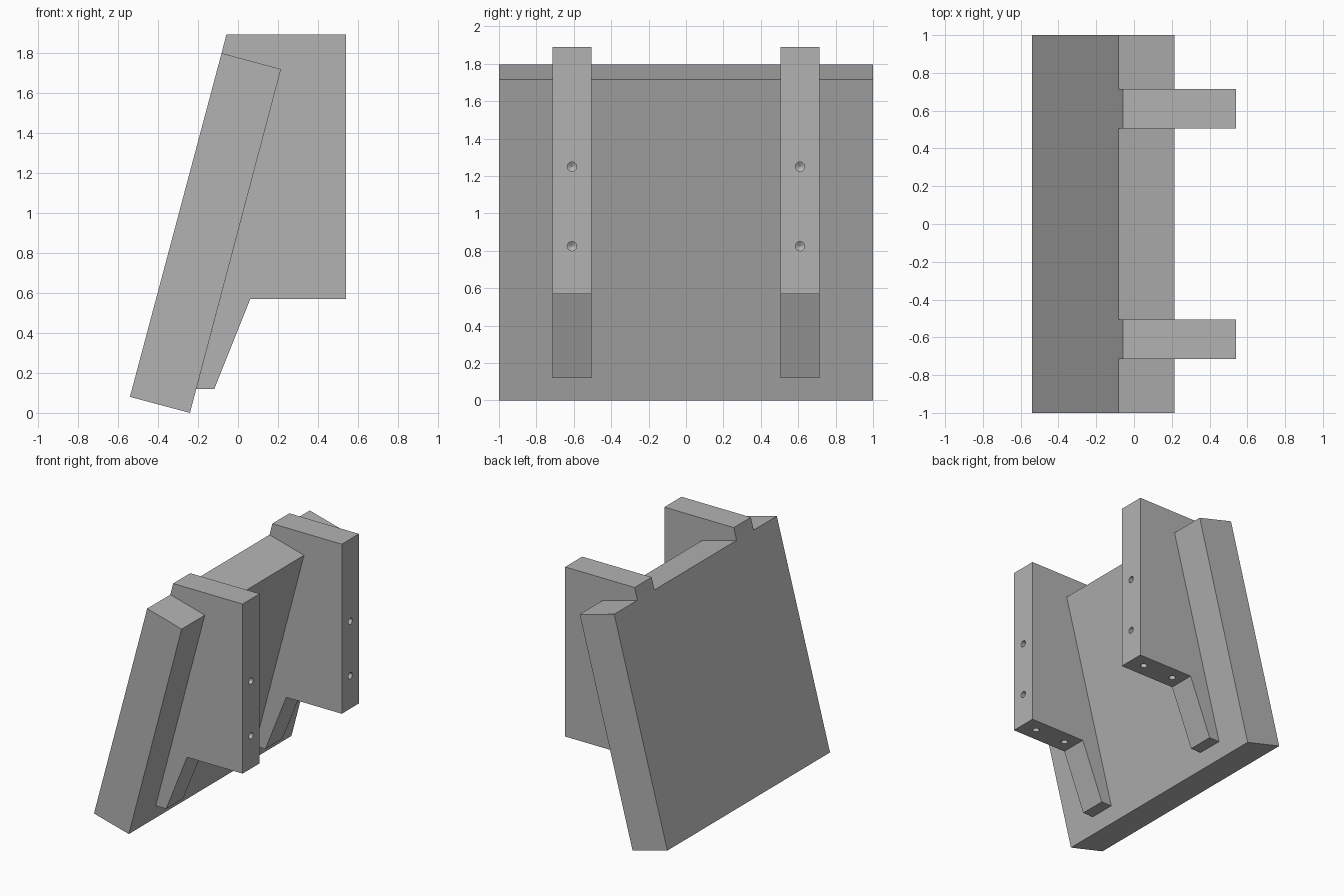
import bpy, bmesh, math
from mathutils import Matrix, Vector

cube = bpy.data.objects.get("Cube")
if cube:
    bpy.data.objects.remove(cube, do_unlink=True)

grey = bpy.data.materials.new("plain grey")
grey.use_nodes = True
colour = (0.45, 0.45, 0.45, 1)
grey.diffuse_color = colour
grey.node_tree.nodes["Principled BSDF"].inputs["Base Color"].default_value = colour


def make_object(name, bm):
    bmesh.ops.recalc_face_normals(bm, faces=bm.faces)
    mesh = bpy.data.meshes.new(name)
    bm.to_mesh(mesh)
    bm.free()
    mesh.materials.append(grey)
    obj = bpy.data.objects.new(name, mesh)
    bpy.context.collection.objects.link(obj)
    return obj


def extrude_profile(name, points, y0, y1):
    """Extrude an x-z outline along y."""
    bm = bmesh.new()
    face = bm.faces.new([bm.verts.new((x, y0, z)) for x, z in points])
    moved = bmesh.ops.extrude_face_region(bm, geom=[face])["geom"]
    verts = [v for v in moved if isinstance(v, bmesh.types.BMVert)]
    bmesh.ops.translate(bm, verts=verts, vec=(0, y1 - y0, 0))
    return make_object(name, bm)


def add_drill(bm, mouth, direction, radius=0.025, depth=0.2):
    """Drill shape: a cylinder with a pointed tip."""
    turn = Vector(direction).to_track_quat("Z", "Y").to_matrix().to_4x4()
    place = Matrix.Translation(mouth) @ turn
    start, tip = 0.05, 0.015
    made = bmesh.ops.create_cone(
        bm, cap_ends=True, segments=24, radius1=radius, radius2=radius,
        depth=depth + start,
        matrix=place @ Matrix.Translation((0, 0, (depth - start) / 2)))
    inner = place @ Vector((0, 0, depth))
    cap = [f for f in bm.faces if len(f.verts) > 4
           and (f.calc_center_median() - inner).length < 0.001]
    poked = bmesh.ops.poke(bm, faces=cap)
    bmesh.ops.translate(bm, verts=poked["verts"], vec=Vector(direction) * tip)


# Leaning board
front_bottom, back_bottom = (-0.54, 0.08), (-0.24, 0.0)
back_top, front_top = (0.215, 1.717), (-0.082, 1.797)
extrude_profile("leaning_board",
                [front_bottom, back_bottom, back_top, front_top], -1, 1)

# Two brackets wrapped over the back and top of the board
bracket_outline = [front_top, (-0.058, 1.89), (0.54, 1.89), (0.54, 0.57),
                   (0.062, 0.57), (-0.118, 0.12), (-0.208, 0.12), back_top]
for name, y in (("right_bracket", -0.61), ("left_bracket", 0.61)):
    bracket = extrude_profile(name, bracket_outline, y - 0.105, y + 0.105)

    # Screw holes in the rear edge and the underside
    bm = bmesh.new()
    for z in (0.825, 1.25):
        add_drill(bm, (0.54, y, z), (-1, 0, 0))
    for x in (0.15, 0.42):
        add_drill(bm, (x, y, 0.57), (0, 0, 1))
    cutter = make_object(name + "_hole_cutter", bm)
    cutter.hide_render = True
    cutter.hide_viewport = True
    cutter.display_type = "WIRE"
    holes = bracket.modifiers.new("screw_holes", "BOOLEAN")
    holes.operation = "DIFFERENCE"
    holes.solver = "EXACT"
    holes.object = cutter
